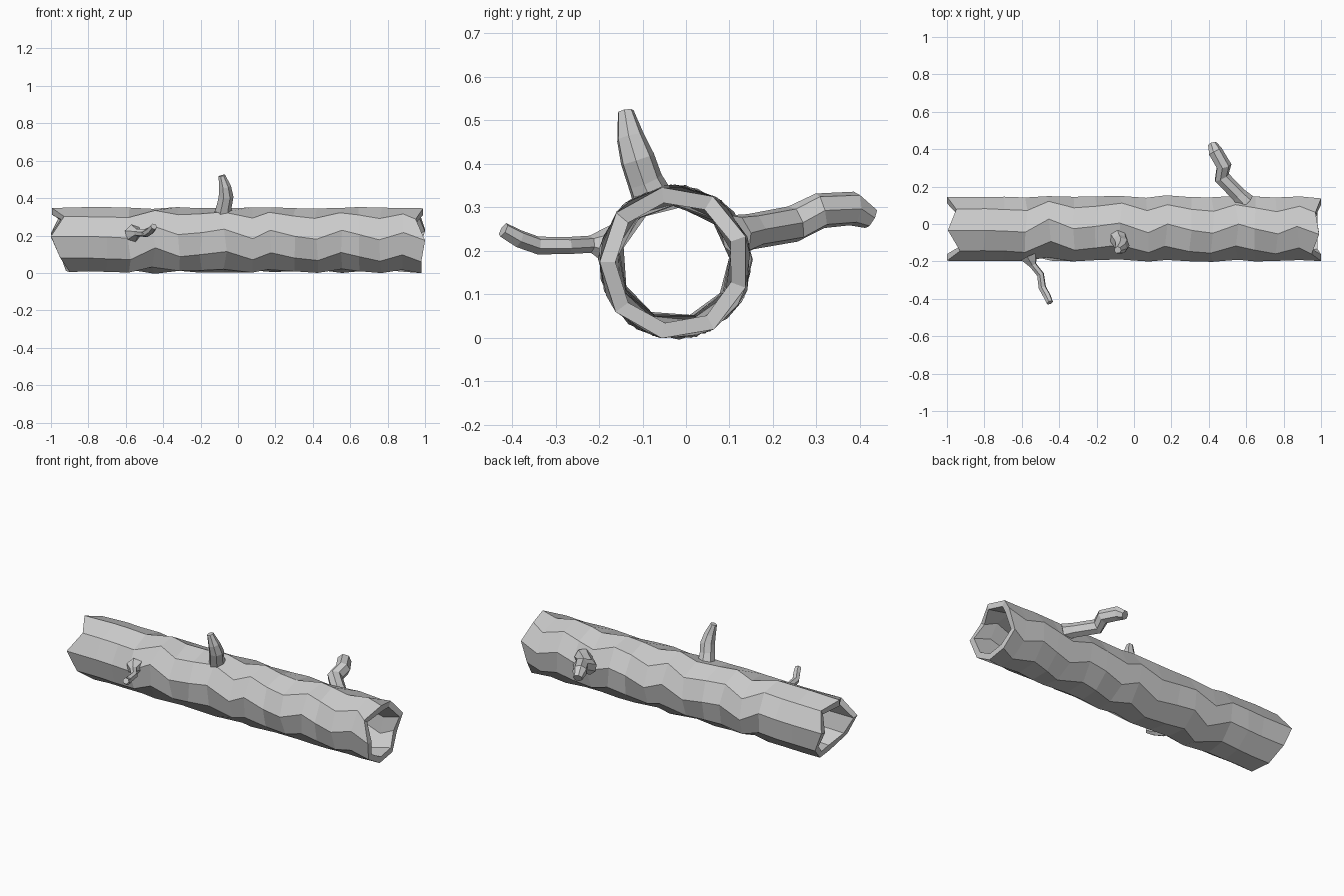
import bpy, bmesh, math, random
from mathutils import Vector

if "Cube" in bpy.data.objects:
    bpy.data.objects.remove(bpy.data.objects["Cube"], do_unlink=True)

random.seed(4)
SIDES = 9
RADIUS = 0.176
CENTRE_Y, CENTRE_Z = -0.025, 0.174

# One plain bark colour
bark = bpy.data.materials.new("bark_grey")
bark.use_nodes = True
bark.diffuse_color = (0.6, 0.6, 0.6, 1)
bark.node_tree.nodes["Principled BSDF"].inputs["Base Color"].default_value = bark.diffuse_color


def finish(name, bm):
    bmesh.ops.recalc_face_normals(bm, faces=bm.faces)
    mesh = bpy.data.meshes.new(name)
    bm.to_mesh(mesh)
    bm.free()
    mesh.materials.append(bark)
    obj = bpy.data.objects.new(name, mesh)
    bpy.context.collection.objects.link(obj)
    return obj


def bridge(bm, rings):
    for a, b in zip(rings, rings[1:]):
        n = len(a)
        for i in range(n):
            j = (i + 1) % n
            bm.faces.new((a[i], a[j], b[j], b[i]))


# Hollow trunk: each station is (x, twist); the twist makes zigzag ridges
left_jags = (-0.95, -1, -0.93, -0.995, -0.95, -1, -0.95, -0.92, -0.9)
right_jags = (0.98, 1, 0.95, 0.99, 0.97, 1, 0.96, 0.98, 0.98)
stations = [(left_jags, 33), (-0.8, 33), (-0.7, 34), (-0.58, 36), (-0.45, 13),
            (-0.32, 30), (-0.2, 26), (-0.07, 20), (0.07, 37), (0.17, 22),
            (0.3, 33), (0.42, 38), (0.55, 22), (0.65, 30), (0.76, 39),
            (0.88, 26), (right_jags, 40)]
bm = bmesh.new()
rings = []
for x, twist in stations:
    ring = []
    for k in range(SIDES):
        angle = math.radians(180 + twist - k * 360 / SIDES)
        r = RADIUS + random.uniform(-0.004, 0.003)
        px = x[k] if isinstance(x, tuple) else x + random.uniform(-0.01, 0.01)
        ring.append(bm.verts.new((px, CENTRE_Y + r * math.cos(angle),
                                  CENTRE_Z + r * math.sin(angle))))
    rings.append(ring)
bridge(bm, rings)
trunk = finish("hollow_trunk", bm)
wall = trunk.modifiers.new("wall", "SOLIDIFY")
wall.thickness = 0.036
wall.offset = -1


def branch(name, path, sides):
    """Crooked tapering tube; path holds (point, radius) pairs."""
    bm = bmesh.new()
    points = [Vector(p) for p, r in path]
    side = None
    rings = []
    for i, (p, r) in enumerate(path):
        before, after = points[max(i - 1, 0)], points[min(i + 1, len(path) - 1)]
        direction = (after - before).normalized()
        if side is None:
            side = direction.orthogonal()
        side = (side - direction * side.dot(direction)).normalized()
        up = direction.cross(side)
        angles = [2 * math.pi * k / sides for k in range(sides)]
        rings.append([bm.verts.new(points[i] + r * (side * math.cos(a) + up * math.sin(a)))
                      for a in angles])
    bridge(bm, rings)
    bm.faces.new(rings[0])
    bm.faces.new(rings[-1])
    return finish(name, bm)


# Broken branch stubs, each rooted inside the trunk wall
branch("top_branch", [((-0.085, -0.07, 0.305), 0.05), ((-0.075, -0.095, 0.36), 0.042),
                      ((-0.065, -0.112, 0.41), 0.041), ((-0.07, -0.128, 0.46), 0.033),
                      ((-0.087, -0.139, 0.52), 0.019)], 7)
branch("back_branch", [((0.60, 0.115, 0.235), 0.05), ((0.56, 0.155, 0.245), 0.042),
                       ((0.468, 0.25, 0.262), 0.043), ((0.48, 0.31, 0.292), 0.042),
                       ((0.435, 0.385, 0.297), 0.04), ((0.42, 0.425, 0.275), 0.026)], 7)
branch("front_twig", [((-0.56, -0.175, 0.21), 0.05), ((-0.54, -0.22, 0.215), 0.02),
                      ((-0.50, -0.27, 0.212), 0.02), ((-0.49, -0.34, 0.212), 0.021),
                      ((-0.465, -0.385, 0.228), 0.021), ((-0.45, -0.42, 0.248), 0.018)], 6)
